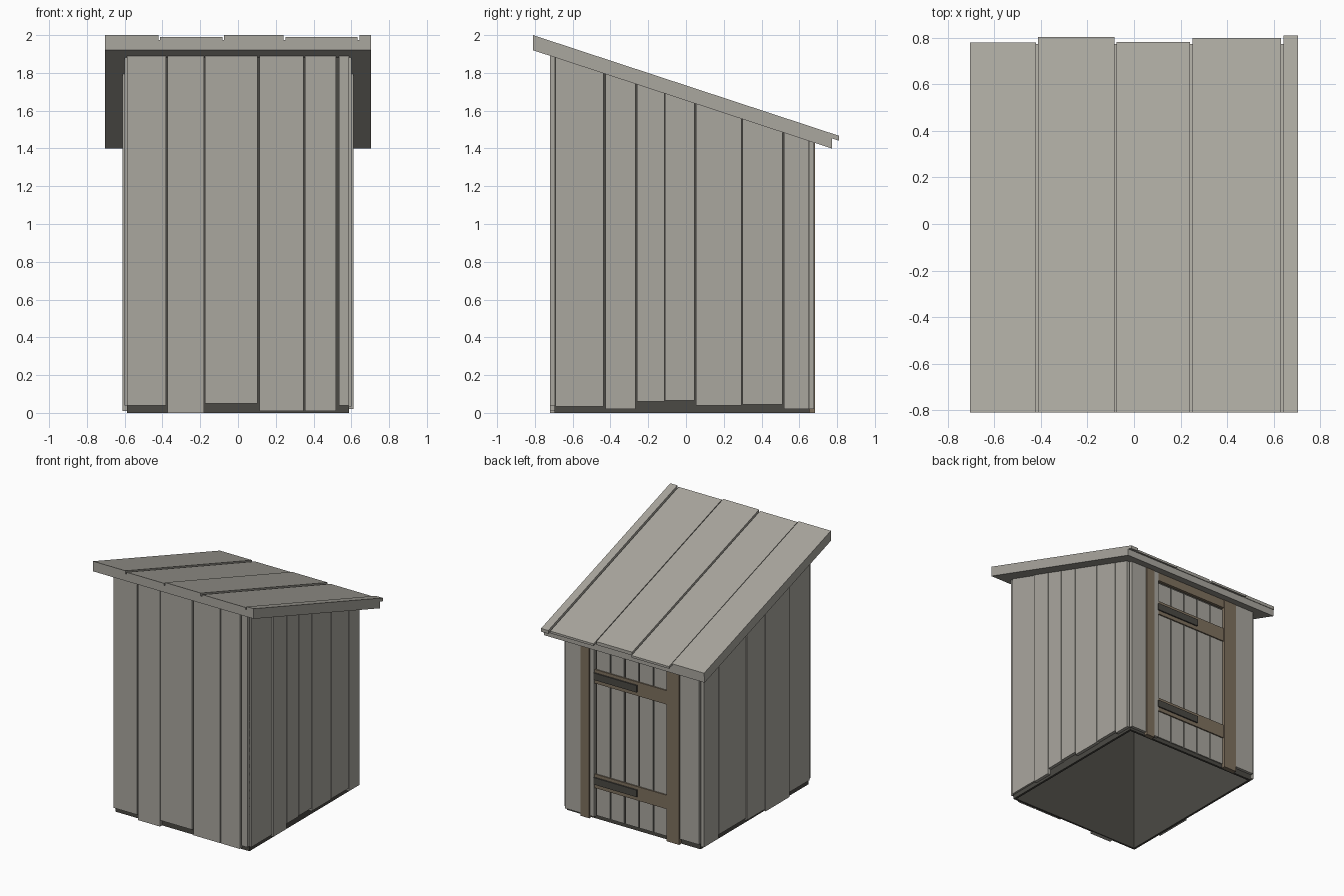
import bpy

if "Cube" in bpy.data.objects:
    bpy.data.objects.remove(bpy.data.objects["Cube"], do_unlink=True)


def material(name, rgb):
    m = bpy.data.materials.new(name)
    m.use_nodes = True
    m.diffuse_color = (*rgb, 1)
    m.node_tree.nodes["Principled BSDF"].inputs["Base Color"].default_value = (*rgb, 1)
    return m


GREY = material("weathered grey wood", (0.40, 0.385, 0.345))
BROWN = material("brown frame wood", (0.21, 0.164, 0.113))
DARK = material("dark inner wood", (0.07, 0.067, 0.058))


def roof_line(offset=0.0):
    """Height of the sloping roof underside at a given y, plus an offset."""
    return lambda y: 1.6535 - 0.329 * y + offset


EAVE = roof_line()
FACES = [(0, 3, 2, 1), (4, 5, 6, 7), (0, 1, 5, 4),
         (1, 2, 6, 5), (2, 3, 7, 6), (3, 0, 4, 7)]


def board(name, xs, ys, low, high=EAVE, mat=GREY):
    """Box whose lower and upper ends are level heights or slopes along y."""
    (x0, x1), (y0, y1) = sorted(xs), sorted(ys)
    verts = []
    for end in (low, high):
        for x, y in ((x0, y0), (x1, y0), (x1, y1), (x0, y1)):
            verts.append((x, y, end(y) if callable(end) else end))
    mesh = bpy.data.meshes.new(name)
    mesh.from_pydata(verts, [], FACES)
    mesh.materials.append(mat)
    obj = bpy.data.objects.new(name, mesh)
    bpy.context.collection.objects.link(obj)
    return obj


# Dark inner shell, open at the bottom
for side, label in ((-1, "right"), (1, "left")):
    board(f"inner_wall_{label}", (side * 0.57, side * 0.587), (-0.695, 0.655), 0, mat=DARK)
board("inner_wall_front", (-0.57, 0.57), (-0.695, -0.68), 0, mat=DARK)
board("inner_wall_back", (-0.57, 0.57), (0.638, 0.655), 0, mat=DARK)

# Front wall: start, end, bottom of each board
front = [(-0.587, -0.382, 0.04), (-0.372, -0.18, 0.0), (-0.175, 0.102, 0.05),
         (0.115, 0.348, 0.01), (0.356, 0.52, 0.01), (0.535, 0.587, 0.04)]
for i, (a, b, z) in enumerate(front):
    board(f"front_board_{i}", (a, b), (-0.72, -0.69), z)

# Side walls
left = [(-0.69, -0.436, 0.035), (-0.426, -0.267, 0.02), (-0.26, -0.115, 0.06),
        (-0.11, 0.045, 0.065), (0.052, 0.293, 0.04), (0.3, 0.51, 0.045),
        (0.518, 0.65, 0.02)]
right = [(-0.69, -0.436, 0.04), (-0.426, -0.125, 0.01), (-0.117, 0.112, 0.03),
         (0.12, 0.46, 0.05), (0.465, 0.65, 0.02)]
for side, label, boards in ((1, "left", left), (-1, "right", right)):
    for i, (a, b, z) in enumerate(boards):
        outer = 0.602 if i == 0 else 0.612
        board(f"{label}_board_{i}", (side * 0.585, side * outer), (a, b), z)

# Back wall boards beside the door frame
for i, (a, b, z) in enumerate([(0.45, 0.587, 0.02), (0.332, 0.37, 0.02),
                               (-0.587, -0.42, 0.045)]):
    board(f"back_board_{i}", (a, b), (0.65, 0.677), z)

# Door frame
board("door_post_left", (0.372, 0.448), (0.65, 0.682), 0, mat=BROWN)
board("door_post_right", (-0.418, -0.305), (0.65, 0.682), 0, mat=BROWN)
board("door_header", (-0.305, 0.332), (0.65, 0.677), 1.365, mat=BROWN)

# Door planks
COUNT, START, WIDTH = 5, -0.3, 0.126
for i in range(COUNT):
    x = START + i * WIDTH
    board(f"door_plank_{i}", (x, x + WIDTH - 0.01), (0.65, 0.664), 0.03, 1.35)

# Door battens with iron hinge straps
for label, z in (("lower", 0.25), ("upper", 1.08)):
    board(f"{label}_batten", (-0.305, 0.33), (0.66, 0.674), z, z + 0.11, BROWN)
    board(f"{label}_hinge", (-0.045, 0.335), (0.672, 0.684), z + 0.03, z + 0.085, DARK)

# Roof slab and the overlapping boards on it
board("roof_slab", (-0.705, 0.705), (-0.81, 0.773), EAVE, roof_line(0.055))
roof = [(-0.705, -0.422, 0.78, 0.08), (-0.412, -0.083, 0.803, 0.071),
        (-0.075, 0.24, 0.782, 0.08), (0.252, 0.632, 0.8, 0.071),
        (0.642, 0.705, 0.81, 0.08)]
for i, (a, b, end, top) in enumerate(roof):
    board(f"roof_board_{i}", (a, b), (-0.81, end), roof_line(0.054), roof_line(top))
